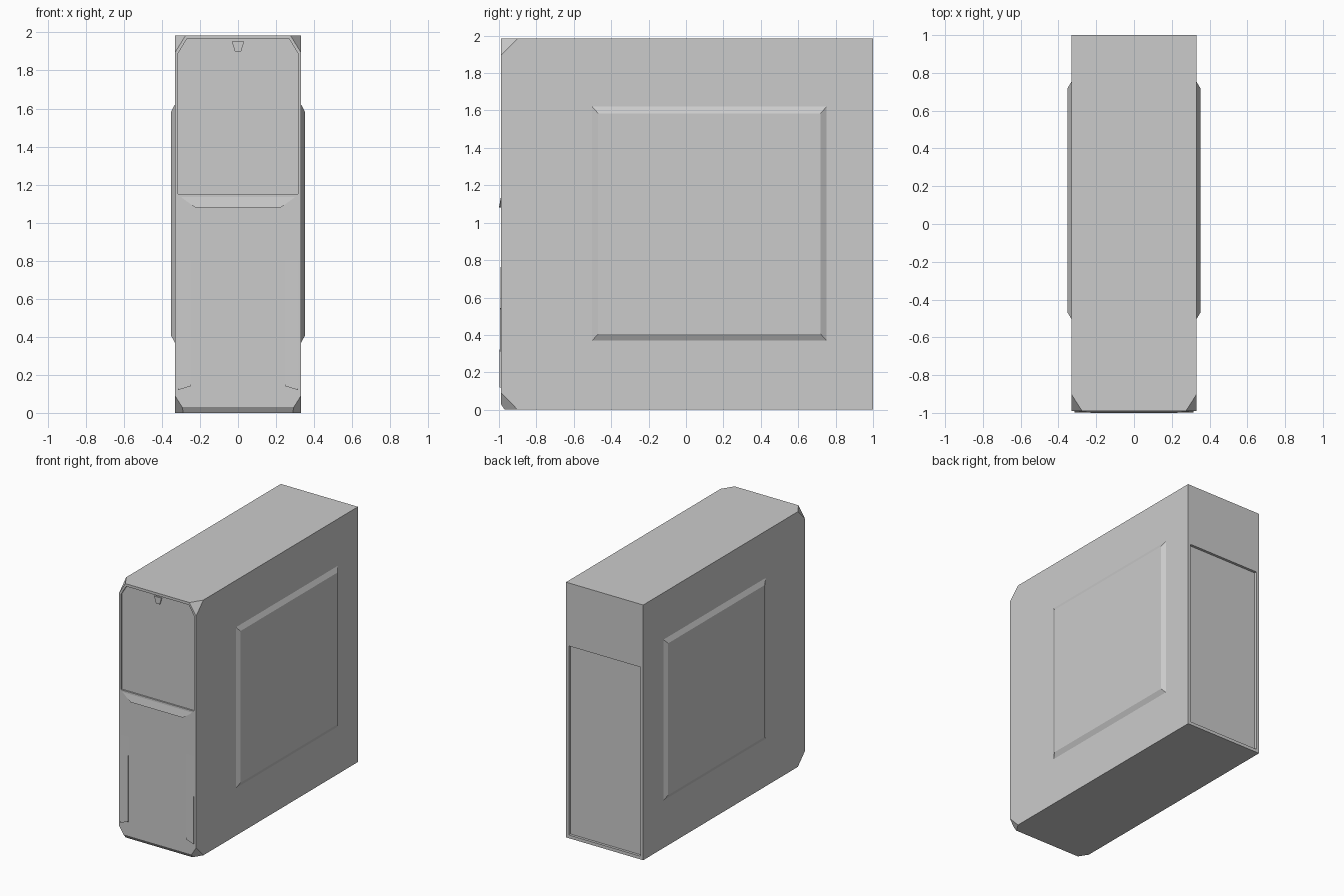
import bpy, bmesh
from mathutils import Vector

if "Cube" in bpy.data.objects:
    bpy.data.objects.remove(bpy.data.objects["Cube"])

W, FRONT, BACK, TOP = 0.332, -0.99, 1.0, 1.985


def finish(bm, name):
    bmesh.ops.recalc_face_normals(bm, faces=bm.faces)
    mesh = bpy.data.meshes.new(name)
    bm.to_mesh(mesh)
    bm.free()
    ob = bpy.data.objects.new(name, mesh)
    bpy.context.collection.objects.link(ob)
    return ob


def loft(name, a, b):
    """Solid between two matching point loops."""
    bm = bmesh.new()
    va = [bm.verts.new(p) for p in a]
    vb = [bm.verts.new(p) for p in b]
    bm.faces.new(va)
    bm.faces.new(vb[::-1])
    n = len(a)
    for i in range(n):
        j = (i + 1) % n
        bm.faces.new((va[i], vb[i], vb[j], va[j]))
    return finish(bm, name)


def prism(name, xz, y0, y1):
    return loft(name, [(x, y0, z) for x, z in xz], [(x, y1, z) for x, z in xz])


def rect(x0, x1, z0, z1):
    return [(x0, z0), (x1, z0), (x1, z1), (x0, z1)]


def cut(target, cutter):
    mod = target.modifiers.new(cutter.name, 'BOOLEAN')
    mod.operation = 'DIFFERENCE'
    mod.solver = 'EXACT'
    mod.object = cutter
    cutter.hide_render = True
    cutter.hide_set(True)


def slice_off(bm, p, q, r):
    """Trim the box corner lying beyond the plane through three points."""
    p, q, r = Vector(p), Vector(q), Vector(r)
    no = (q - p).cross(r - p).normalized()
    if no.dot(Vector((0, 0, 1)) - p) > 0:
        no = -no
    geom = bm.verts[:] + bm.edges[:] + bm.faces[:]
    res = bmesh.ops.bisect_plane(bm, geom=geom, plane_co=p, plane_no=no,
                                 clear_outer=True)
    edges = [e for e in res['geom_cut'] if isinstance(e, bmesh.types.BMEdge)]
    bmesh.ops.edgeloop_fill(bm, edges=edges)


# Case body with clipped front corners and a bevelled lower front edge
bm = bmesh.new()
bmesh.ops.create_cube(bm, size=1)
for v in bm.verts:
    v.co = ((v.co.x * 2 * W), FRONT if v.co.y < 0 else BACK, TOP if v.co.z > 0 else 0)
slice_off(bm, (0, FRONT, 0.03), (1, FRONT, 0.03), (0, FRONT + 0.02, 0))
for s in (-1, 1):
    for z, d in ((TOP, -1), (0, 1)):
        slice_off(bm, (s * 0.275, FRONT, z), (s * W, FRONT + 0.09, z),
                  (s * W, FRONT, z + d * 0.092))
body = finish(bm, "case_body")

# Recessed upper front panel
upper = [(-0.315, 1.15), (0.315, 1.15), (0.315, 1.89), (0.27, 1.965),
         (-0.27, 1.965), (-0.315, 1.89)]
cut(body, prism("upper_front_cutter", upper, FRONT - 0.05, FRONT + 0.012))

# Recessed rear panel
cut(body, prism("rear_cutter", rect(-0.308, 0.308, 0.025, 1.495), BACK - 0.02, BACK + 0.05))

# Raised bevelled side panels and tapered front grips
for s, side in ((-1, "left"), (1, "right")):
    loft(side + "_side_panel",
         [(s * (W - 0.005), y, z) for y, z in rect(-0.51, 0.76, 0.36, 1.63)],
         [(s * 0.351, y, z) for y, z in rect(-0.47, 0.72, 0.405, 1.585)])
    grip = [(s * 0.315, 0.12), (s * 0.25, 0.14), (s * 0.25, 0.8), (s * 0.315, 0.8)]
    loft(side + "_front_grip",
         [(x, FRONT + 0.004, z) for x, z in grip],
         [(x, FRONT - (0.008 if z < 0.5 else 0), z) for x, z in grip])

# Sloping door handle lip
lip = [(-0.3, 1.135), (0.3, 1.135), (0.225, 1.08), (-0.225, 1.08)]
loft("door_handle_lip",
     [(x, FRONT + 0.004, z) for x, z in lip],
     [(x, FRONT - (0.01 if z < 1.1 else 0), z) for x, z in lip])

# Power button
prism("power_button", [(-0.032, 1.952), (0.032, 1.952), (0.016, 1.9), (-0.016, 1.9)],
      FRONT + 0.004, FRONT + 0.015)
